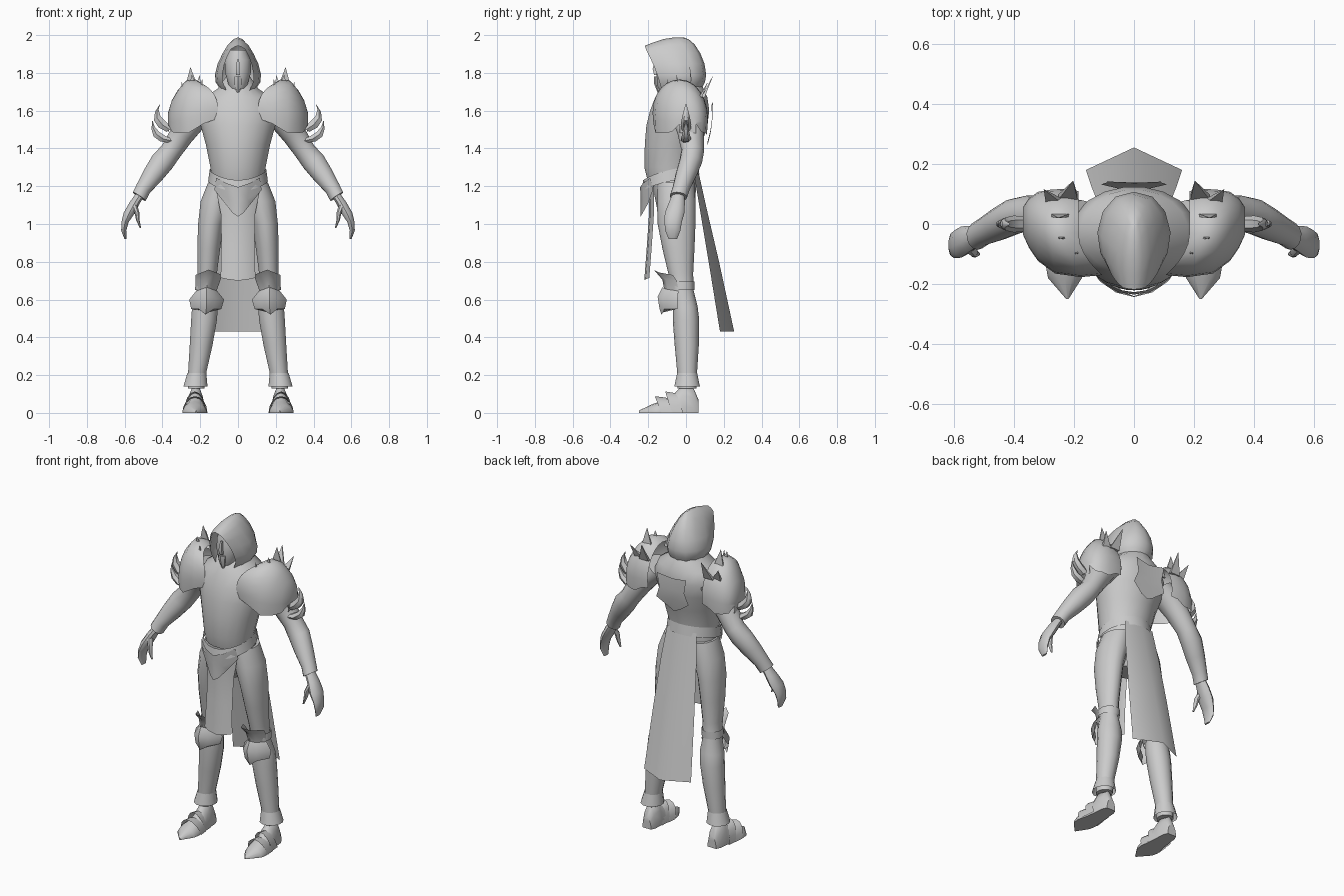
import bpy, bmesh, math
from mathutils import Vector

grey = bpy.data.materials.new("steel grey")
grey.diffuse_color = (0.6, 0.6, 0.6, 1)
X, Y, Z = Vector((1, 0, 0)), Vector((0, 1, 0)), Vector((0, 0, 1))


def finish(name, bm, mirror, angle=40):
    bmesh.ops.remove_doubles(bm, verts=bm.verts, dist=0.0004)
    bmesh.ops.recalc_face_normals(bm, faces=bm.faces)
    me = bpy.data.meshes.new(name)
    bm.to_mesh(me)
    bm.free()
    me.materials.append(grey)
    ob = bpy.data.objects.new(name, me)
    bpy.context.collection.objects.link(ob)
    if mirror:
        ob.modifiers.new("mirror", 'MIRROR').use_mirror_merge = False
    bpy.ops.object.select_all(action='DESELECT')
    ob.select_set(True)
    bpy.context.view_layer.objects.active = ob
    bpy.ops.object.shade_smooth_by_angle(angle=math.radians(angle))
    return ob


def tube(name, rings, n=12, u=X, v=Y, mirror=False, floor=False, caps=True):
    """Closed loft through elliptical rings (x, y, z, radius_u, radius_v)."""
    bm = bmesh.new()
    loops = []
    for x, y, z, a, b in rings:
        loop = []
        for i in range(n):
            t = 2 * math.pi * (i + 0.5) / n
            p = Vector((x, y, z)) + u * a * math.cos(t) + v * b * math.sin(t)
            if floor:
                p.z = max(p.z, 0)
            loop.append(bm.verts.new(p))
        loops.append(loop)
    for p, q in zip(loops, loops[1:]):
        for i in range(n):
            bm.faces.new((p[i], p[(i + 1) % n], q[(i + 1) % n], q[i]))
    if caps:
        bm.faces.new(loops[0])
        bm.faces.new(loops[-1])
    return finish(name, bm, mirror)


def sheet(name, rows, mirror=False, angle=40):
    """Open surface through rows of points."""
    bm = bmesh.new()
    vs = [[bm.verts.new(p) for p in r] for r in rows]
    for p, q in zip(vs, vs[1:]):
        for i in range(len(p) - 1):
            bm.faces.new((p[i], p[i + 1], q[i + 1], q[i]))
    return finish(name, bm, mirror, angle)


def sym(half):
    """Complete a row given from the centre line outward to +x."""
    return [(-x, y, z) for x, y, z in reversed(half[1:])] + half


# torso: z, half width, front y, back y
body = [(1.23, .138, -.205, .05), (1.3, .148, -.222, .055), (1.42, .172, -.22, .085),
        (1.52, .2, -.212, .115), (1.6, .215, -.192, .125), (1.67, .18, -.165, .115),
        (1.715, .11, -.14, .095), (1.78, .065, -.09, .06)]
tube("torso", [(0, (f + b) / 2, z, w, (b - f) / 2) for z, w, f, b in body], 20)
tube("hips", [(0, -.06, 1.27, .14, .12), (0, -.06, 1.18, .155, .115),
              (0, -.055, 1.08, .15, .1), (0, -.05, 1.02, .08, .07)], 16)

# belt, dipping to a point at the front
belt = []
for dz, grow in ((0.025, 0.002), (-.035, .01)):
    row = []
    for i in range(21):
        t = 2 * math.pi * i / 20
        c = math.cos(t)
        row.append(((.148 + grow) * math.sin(t), -.082 - (.143 + grow) * c,
                    1.262 - .035 * c - .02 * max(0, c) ** 3 + dz))
    belt.append(row)
sheet("belt", belt)
sheet("belt_plate", [sym([(0, -.243, 1.195), (.06, -.228, 1.215), (.115, -.19, 1.245)]),
                     sym([(0, -.24, 1.13), (.05, -.224, 1.13), (.125, -.175, 1.18)]),
                     sym([(0, -.24, 1.04), (.03, -.228, 1.06), (.07, -.2, 1.11)])])

# front and rear cloths
sheet("front_cloth", [sym([(0, -.197 + dy, z - .015), (w * .6, -.19 + dy, z - .008), (w, -.17 + dy, z)])
                      for z, w, dy in ((1.2, .12, 0), (1.05, .09, 0), (.9, .088, -.01), (.715, .092, -.024))])
sheet("rear_cloth", [sym([(0, yc, z), (w, ye, z)]) for z, w, ye, yc in
                     ((1.28, .1, .04, .065), (1.1, .12, .07, .105), (.8, .14, .12, .175), (.43, .16, .18, .255))],
      angle=60)
# plate between the shoulder blades
sheet("back_emblem", [sym([(0, .135, 1.63), (.1, .142, 1.645)]), sym([(0, .138, 1.56), (.085, .14, 1.56)]),
                      sym([(0, .13, 1.5), (.11, .132, 1.49)]), sym([(0, .115, 1.42), (.04, .115, 1.44)])])

# hood: z, half width, front y, back y, forward droop
hood = [(1.70, .085, -.125, .075, 0), (1.75, .118, -.14, .1, 0), (1.79, .122, -.152, .107, 0),
        (1.85, .108, -.172, .098, .008), (1.91, .082, -.195, .075, .02),
        (1.96, .055, -.212, .045, .035), (1.99, .028, -.216, .015, .053), (2.0, 0, -.218, -.01, .056)]
rows = []
for z, w, f, b, d in hood:
    half = [(0, 1), (.5, .94), (.85, .75), (1, .48), (.92, .22), (.68, 0)]
    rows.append(sym([(w * k, f + (b - f) * s, z - d * (1 - s) ** 1.5 - .6 * d * max(0, s - .6))
                     for k, s in half]))
sheet("hood", rows, angle=60)

# masked face with brow, nose and chin
tube("face", [(0, -.09, 1.69, .03, .04), (0, -.09, 1.73, .05, .065), (0, -.085, 1.8, .07, .075),
              (0, -.08, 1.87, .07, .078), (0, -.08, 1.92, .045, .06)], 12)
tube("nose", [(0, -.16, 1.87, .008, .008), (0, -.168, 1.82, .013, .012), (0, -.162, 1.79, .016, .01)], 4)
tube("chin_guard", [(0, -.15, 1.78, .026, .02), (0, -.15, 1.74, .022, .018), (0, -.14, 1.69, .006, .008)], 6)

# arms
au, av = Vector((.83, 0, .55)), Vector((.05, 1, -.1)).normalized()
tube("arm", [(.17, .0, 1.61, .08, .08), (.24, .005, 1.56, .08, .085), (.3, .025, 1.47, .066, .07),
             (.355, .035, 1.385, .058, .06), (.4, .025, 1.33, .064, .06), (.45, 0, 1.26, .056, .055),
             (.5, -.025, 1.19, .043, .046), (.523, -.04, 1.145, .042, .046)], 14, au, av, True)
tube("hand", [(.515, -.04, 1.16, .028, .032), (.545, -.048, 1.115, .03, .042), (.575, -.06, 1.06, .032, .052),
              (.598, -.068, 1.01, .02, .046), (.605, -.07, .965, .014, .04), (.595, -.07, .92, .006, .022)],
     10, X, Y, True)
tube("thumb", [(.55, -.075, 1.1, .018, .02), (.535, -.092, 1.06, .014, .018), (.53, -.098, 1.02, .01, .014),
               (.517, -.1, .98, .004, .006)], 8, X, Y, True)

# shoulder armour: half dome around the x axis with a chest flap, tapering outward
rows = []
for k, (x, cy, ry, rz, cz) in enumerate([
        (.185, -.03, .14, .185, 1.555), (.225, -.03, .147, .21, 1.555), (.275, -.025, .14, .21, 1.55),
        (.32, -.008, .115, .162, 1.545), (.35, .003, .082, .115, 1.54), (.37, .01, .045, .05, 1.54)]):
    row = []
    for i in range(15):
        t = math.radians(-14 + 208 * i / 14)
        front = max(0, math.cos(t)) ** 2
        inner = (1, .6, .15, 0, 0, 0)[k]
        hem = .05 * inner * front - (.025 if i in (0, 14) and 1 < k < 5 else 0)
        row.append((x - .08 * inner * front, cy - ry * math.cos(t), cz + rz * math.sin(t) + hem))
    rows.append(row)
low = [(.366, .01 - .043 * c, 1.49 - .01 * abs(c)) for c in [math.cos(math.pi * i / 14) for i in range(15)]]
sheet("pauldron", rows + [low], True, 50)

# broad blades around the top of each shoulder
for i, (bx, by, bz, tx, ty, tz, w, d) in enumerate([
        (.245, .03, 1.72, .252, .02, 1.83, .05, .008), (.22, .09, 1.67, .203, .143, 1.785, .045, .012),
        (.265, .075, 1.67, .3, .115, 1.75, .04, .012), (.235, -.04, 1.72, .245, -.05, 1.79, .035, .008),
        (.195, -.09, 1.69, .19, -.1, 1.765, .02, .008)]):
    tube(f"shoulder_blade_{i + 1}", [(bx, by, bz, w, d), (tx, ty, tz, .001, .001)], 4, X, Y, True)
# curved horns on the outer side
horns = {"upper_horn": [(.36, 0, 1.5, .024, .025), (.4, 0, 1.525, .028, .028), (.428, 0, 1.56, .024, .022),
                        (.43, 0, 1.6, .014, .012), (.413, 0, 1.635, .001, .002)],
         "lower_horn": [(.35, 0, 1.44, .02, .025), (.395, 0, 1.45, .024, .027), (.432, 0, 1.475, .022, .02),
                        (.45, 0, 1.51, .012, .012), (.453, 0, 1.548, .001, .002)]}
for name, path in horns.items():
    tube(name, path, 6, Vector((.8, 0, -.6)), Y, True)

# legs
tube("leg", [(.085, -.055, 1.22, .075, .1), (.115, -.052, 1.12, .085, .102), (.143, -.05, 1.0, .07, .1),
             (.155, -.04, .87, .062, .085), (.163, -.028, .74, .053, .066), (.168, -.018, .65, .05, .058),
             (.175, -.004, .56, .07, .066), (.18, 0, .49, .07, .07), (.195, .004, .36, .062, .064),
             (.215, .006, .22, .05, .053), (.222, .006, .13, .045, .05)], 14, X, Y, True)
tube("knee_strap", [(.166, -.02, .695, .06, .065), (.169, -.018, .65, .06, .062)], 14, X, Y, True, caps=False)
tube("ankle_cuff", [(.218, .006, .21, .052, .055), (.225, .006, .14, .066, .07)], 12, X, Y, True, caps=False)


def arc(cx, w, y0, depth, z, peak):
    """Five points bowed to the front with a raised or lowered middle."""
    return [(cx + w * s, y0 - depth * (1 - s * s), z + peak * (1 - abs(s))) for s in (-1, -.5, 0, .5, 1)]


# knee guards
sheet("upper_knee_guard", [arc(.155, .07, -.07, .1, .73, .028), arc(.16, .066, -.05, .075, .7, .005),
                           arc(.166, .054, -.04, .075, .65, 0), arc(.168, .05, -.035, .07, .61, 0)], True, 60)
sheet("lower_knee_guard", [arc(.166, .056, -.04, .085, .645, .02), arc(.166, .092, -.045, .105, .6, .015),
                           arc(.168, .08, -.045, .095, .55, 0), arc(.172, .03, -.09, .04, .545, -.025)], True, 50)

# armoured shoes
tube("shoe", [(.222, .066, 0, .03, .07), (.223, .04, 0, .042, .13), (.224, -.02, 0, .047, .145),
              (.226, -.08, 0, .054, .085), (.23, -.14, 0, .065, .06), (.23, -.18, 0, .058, .045),
              (.222, -.25, 0, .004, .012)], 14, X, Z, True, True)
for i, (y, h, w) in enumerate([(-.055, .108, .055), (-.11, .084, .063)]):
    rows = []
    for dy, s in ((.04, .96), (-.02, 1.05)):
        rows.append([(.228 + w * s * math.cos(t), y + dy - .035 * math.sin(t), h * s * math.sin(t))
                     for t in [math.pi * j / 8 for j in range(9)]])
    sheet(f"shoe_lame_{i + 1}", rows, True)
